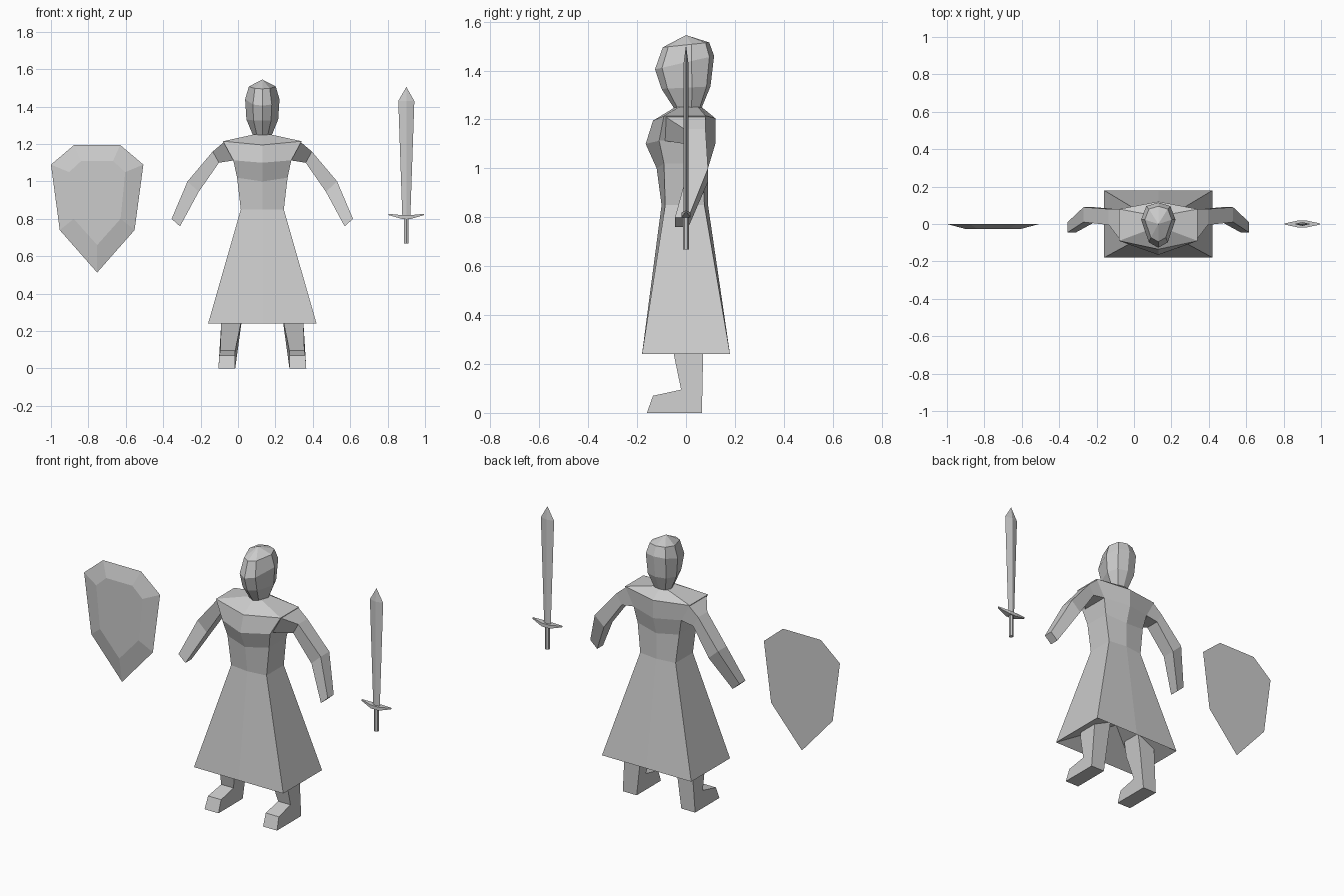
import bpy, bmesh
from mathutils import Vector

if "Cube" in bpy.data.objects:
    bpy.data.objects.remove(bpy.data.objects["Cube"])

CX = 0.13  # the figure stands slightly right of centre


def loft(name, rings, loc=(0, 0, 0), tip=None, base=None):
    """Skin a stack of equal-count rings; ends close flat or to a point."""
    bm = bmesh.new()
    loops = [[bm.verts.new(p) for p in r] for r in rings]
    for a, b in zip(loops, loops[1:]):
        for i in range(len(a)):
            j = (i + 1) % len(a)
            bm.faces.new((a[i], a[j], b[j], b[i]))
    for loop, point in ((loops[0], base), (loops[-1], tip)):
        if point is None:
            bm.faces.new(loop)
        else:
            v = bm.verts.new(point)
            for i in range(len(loop)):
                bm.faces.new((loop[i], loop[(i + 1) % len(loop)], v))
    bmesh.ops.recalc_face_normals(bm, faces=bm.faces)
    me = bpy.data.meshes.new(name)
    bm.to_mesh(me)
    bm.free()
    ob = bpy.data.objects.new(name, me)
    ob.location = loc
    bpy.context.collection.objects.link(ob)
    return ob


def full(half):
    """Complete a ring from its right half (front centre to back centre)."""
    return half + [(-x, y, z) for x, y, z in half[-2:0:-1]]


# Torso and skirt: hem, waist, ribs, chest, shoulders, neck
torso = [
    [(0, -.18, .24), (.29, -.18, .24), (.29, .18, .24), (0, .18, .24)],
    [(0, -.10, .85), (.115, -.085, .85), (.115, .075, .85), (0, .09, .85)],
    [(0, -.12, 1.0), (.135, -.09, 1.02), (.135, .07, 1.02), (0, .09, 1.0)],
    [(0, -.165, 1.1), (.155, -.11, 1.113), (.155, .08, 1.113), (0, .12, 1.1)],
    [(0, -.135, 1.195), (.21, -.09, 1.215), (.21, .08, 1.215), (0, .12, 1.205)],
    [(0, -.045, 1.25), (.05, -.03, 1.25), (.05, .05, 1.25), (0, .065, 1.25)],
]
loft("tunic", [full(r) for r in torso], (CX, 0, 0), base=(0, 0, .38))


# Head: eight-sided tilted rings from neck to crown
def head_ring(w, yf, zf, yb, zb):
    d = yb - yf
    prof = [(0, 0), (.55, .12), (1, .62), (.7, .92), (0, 1)]
    return full([(w * a, yf + d * t, zf + (zb - zf) * t) for a, t in prof])


head = [
    head_ring(.05, -.045, 1.24, .065, 1.25),
    head_ring(.085, -.10, 1.325, .10, 1.335),
    head_ring(.092, -.127, 1.405, .115, 1.46),
    head_ring(.072, -.095, 1.495, .095, 1.515),
]
loft("head", head, (CX, 0, 0), tip=(0, 0, 1.545))


# Arms: four-sided sections from shoulder to hand
def arm_ring(s, xt, zt, xb, zb, yf, yk):
    return [(s * xt, yf, zt), (s * xt, yk, zt), (s * xb, yk, zb), (s * xb, yf, zb)]


arm = [
    (.20, 1.215, .15, 1.113, -.09, .08),
    (.265, 1.16, .232, 1.10, -.005, .08),
    (.40, 1.0, .34, .945, .01, .09),
    (.485, .80, .44, .76, -.045, .01),
]
# Legs: side profile with outer and inner width at each point
leg = [
    (.07, .40, .21, .09), (.07, .24, .22, .115), (.065, .0, .235, .145),
    (-.16, .0, .235, .145), (-.135, .07, .23, .145), (-.02, .095, .225, .145),
    (-.05, .24, .22, .115), (-.05, .40, .21, .09),
]
for side, s in (("right", -1), ("left", 1)):
    loft(side + "_arm", [arm_ring(s, *a) for a in arm], (CX, 0, 0))
    loft(side + "_leg", [[(s * p[k], p[0], p[1]) for p in leg] for k in (2, 3)],
         (CX, 0, 0))

# Shield: flat back, bevelled raised front
outer = [(0, .513), (.2, .74), (.247, 1.09), (.123, 1.195)]
inner = [(0, .66), (.125, .80), (.15, 1.05), (.085, 1.11)]


def shield_ring(pts, y):
    return [(x, y, z) for x, z in pts] + [(-x, y, z) for x, z in pts[:0:-1]]


loft("shield", [shield_ring(outer, 0), shield_ring(inner, -.026)], (-.753, 0, 0))


# Sword: diamond blade, tapered crossguard, six-sided grip
def diamond(w, t, z):
    return [(w, 0, z), (0, t, z), (-w, 0, z), (0, -t, z)]


loft("sword_blade", [diamond(.021, .010, .80), diamond(.043, .010, 1.43)],
     (.90, 0, 0), tip=(0, 0, 1.505))


def guard_ring(x, t, z0, z1):
    return [(x, -t, z0), (x, t, z0), (x, t, z1), (x, -t, z1)]


guard = [(-.095, .003, .82, .827), (-.025, .018, .80, .82),
         (.025, .018, .80, .82), (.095, .003, .82, .827)]
loft("sword_guard", [guard_ring(*g) for g in guard], (.90, 0, 0))

bpy.ops.mesh.primitive_cylinder_add(vertices=6, radius=.013, depth=.14,
                                    location=(.90, 0, .738))
bpy.context.object.name = "sword_grip"
